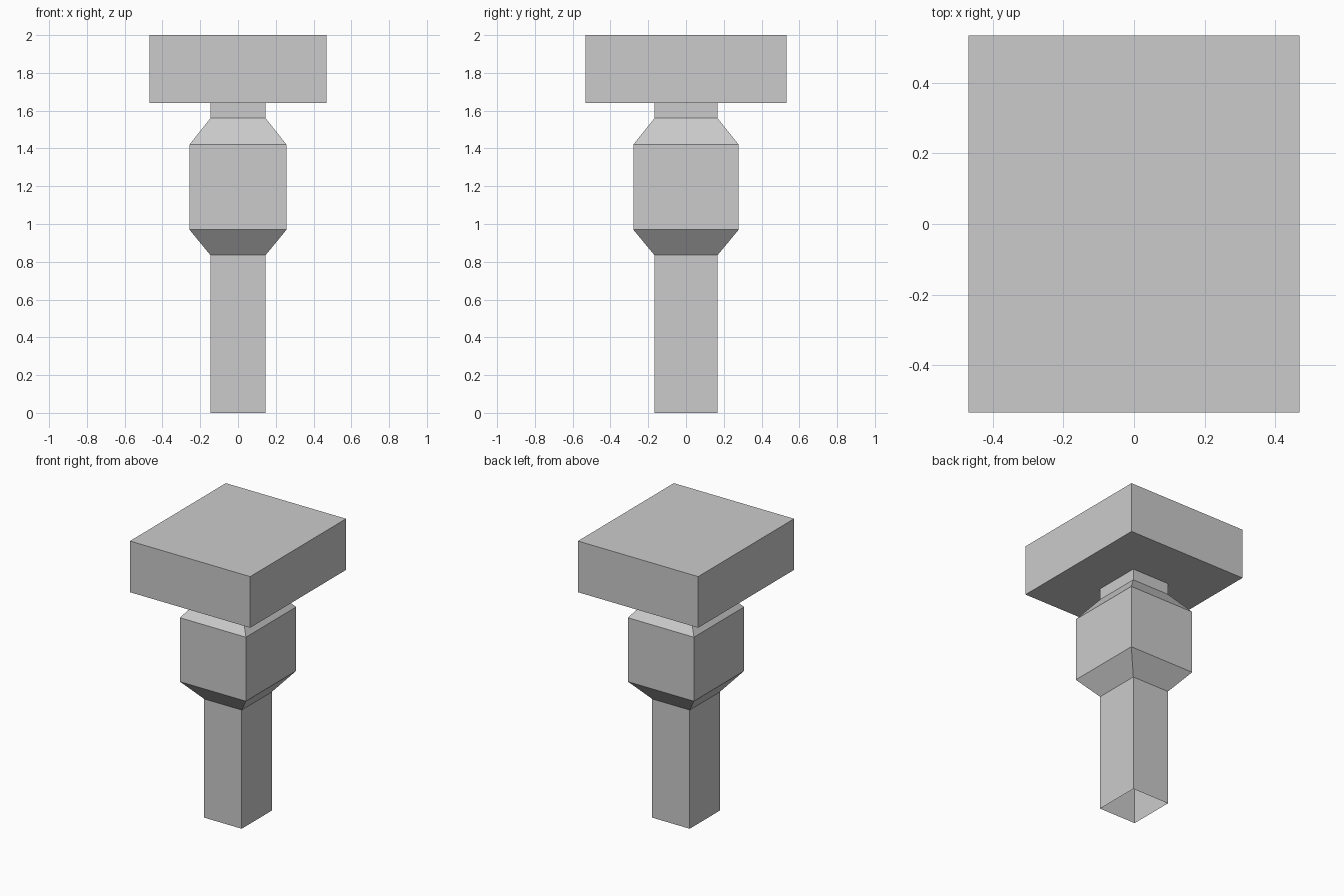
import bpy
import bmesh

cube = bpy.data.objects.get("Cube")
if cube:
    bpy.data.objects.remove(cube, do_unlink=True)

grey = bpy.data.materials.new("plain grey")
grey.use_nodes = True
colour = (0.6, 0.6, 0.6, 1)
grey.diffuse_color = colour
grey.node_tree.nodes["Principled BSDF"].inputs["Base Color"].default_value = colour

# Half widths (x, y) of the rectangular sections
SHAFT = (0.146, 0.167)
BODY = (0.257, 0.279)
HEAD = (0.468, 0.533)


def loft(name, sections, cap_top=False):
    """Join rectangular sections, given from bottom to top, into an open shell."""
    bm = bmesh.new()
    rings = []
    for (hx, hy), z in sections:
        corners = ((-hx, -hy), (hx, -hy), (hx, hy), (-hx, hy))
        rings.append([bm.verts.new((x, y, z)) for x, y in corners])
    for low, high in zip(rings, rings[1:]):
        for i in range(4):
            j = (i + 1) % 4
            bm.faces.new((low[i], low[j], high[j], high[i]))
    if cap_top:
        bm.faces.new(rings[-1])
    mesh = bpy.data.meshes.new(name)
    bm.to_mesh(mesh)
    bm.free()
    mesh.materials.append(grey)
    obj = bpy.data.objects.new(name, mesh)
    bpy.context.collection.objects.link(obj)
    return obj


# Hollow shaft, open at the foot
loft("shaft", [(SHAFT, 0), (SHAFT, 0.835)])

# Wider middle with sloped shoulders
loft("middle_block", [(SHAFT, 0.835), (BODY, 0.97), (BODY, 1.42), (SHAFT, 1.56)])

# Short neck under the head
loft("neck", [(SHAFT, 1.56), (SHAFT, 1.64)])

# Wide slab head with a flat underside around the neck
loft("head", [(SHAFT, 1.64), (HEAD, 1.64), (HEAD, 2)], cap_top=True)
